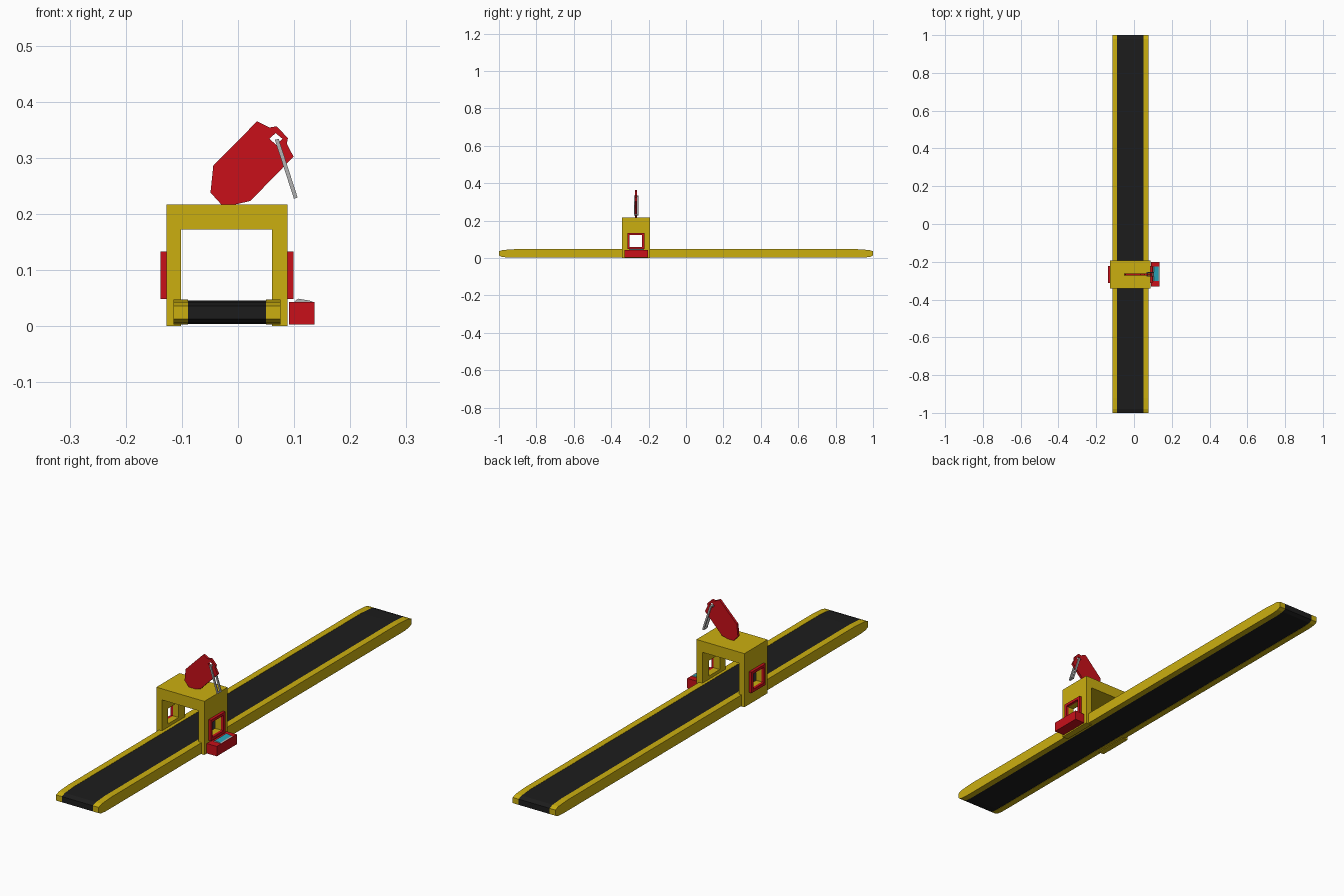
import bpy, bmesh
from mathutils import Vector

if "Cube" in bpy.data.objects:
    bpy.data.objects.remove(bpy.data.objects["Cube"])


def material(name, rgb):
    m = bpy.data.materials.new(name)
    m.diffuse_color = (*rgb, 1)
    m.use_nodes = True
    m.node_tree.nodes["Principled BSDF"].inputs["Base Color"].default_value = m.diffuse_color
    return m


YELLOW = material("yellow_paint", (0.60, 0.43, 0.005))
RED = material("red_paint", (0.58, 0.005, 0.01))
BLACK = material("black_rubber", (0.012, 0.012, 0.012))
CYAN = material("screen_cyan", (0.02, 0.38, 0.50))
GREY = material("grey_metal", (0.45, 0.45, 0.45))


def prism(name, profile, axis, lo, hi, mat):
    """Extrude a 2D profile along x (profile is y,z) or y (profile is x,z)."""
    bm = bmesh.new()
    place = (lambda a, b: (lo, a, b)) if axis == 'x' else (lambda a, b: (a, lo, b))
    face = bm.faces.new([bm.verts.new(place(a, b)) for a, b in profile])
    ext = bmesh.ops.extrude_face_region(bm, geom=[face])
    shift = Vector((hi - lo, 0, 0) if axis == 'x' else (0, hi - lo, 0))
    bmesh.ops.translate(bm, vec=shift,
                        verts=[v for v in ext["geom"] if isinstance(v, bmesh.types.BMVert)])
    bmesh.ops.recalc_face_normals(bm, faces=bm.faces)
    me = bpy.data.meshes.new(name)
    bm.to_mesh(me)
    bm.free()
    ob = bpy.data.objects.new(name, me)
    bpy.context.collection.objects.link(ob)
    if mat:
        me.materials.append(mat)
    return ob


def box(name, x0, x1, y0, y1, z0, z1, mat):
    return prism(name, [(x0, z0), (x1, z0), (x1, z1), (x0, z1)], 'y', y0, y1, mat)


def cut(ob, cutter):
    """Subtract a cutter, then discard it."""
    cutter.hide_render = True
    mod = ob.modifiers.new("cut", 'BOOLEAN')
    mod.operation, mod.solver, mod.object = 'DIFFERENCE', 'EXACT', cutter
    bpy.context.view_layer.objects.active = ob
    bpy.ops.object.modifier_apply(modifier=mod.name)
    bpy.data.objects.remove(cutter)


# Conveyor: rounded-end side profile shared by the belt and its two rails
def conveyor_profile(inset):
    half = [(0.955, 0.003), (0.985, 0.006), (1.0, 0.013),
            (1.0, 0.036), (0.98, 0.043), (0.92, 0.047)]
    half = [(y, min(max(z, 0.003 + inset), 0.047 - inset)) for y, z in half]
    return half + [(-y, z) for y, z in reversed(half)]


prism("conveyor_belt", conveyor_profile(0.001), 'x', -0.089, 0.050, BLACK)
prism("left_rail", conveyor_profile(0), 'x', -0.115, -0.089, YELLOW)
prism("right_rail", conveyor_profile(0), 'x', 0.050, 0.076, YELLOW)

# Scanner arch with a window through both legs
arch = prism("scanner_arch",
             [(-0.127, 0), (-0.102, 0), (-0.102, 0.172), (0.061, 0.172),
              (0.061, 0), (0.088, 0), (0.088, 0.217), (-0.127, 0.217)],
             'y', -0.341, -0.192, YELLOW)
cut(arch, box("window_cutter", -0.3, 0.3, -0.303, -0.234, 0.060, 0.122, None))

# Red window frames on each outer side
for side, x0, x1 in (("left", -0.138, -0.127), ("right", 0.088, 0.099)):
    frame = box(side + "_window_frame", x0, x1, -0.313, -0.222, 0.048, 0.133, RED)
    cut(frame, box("frame_cutter", x0 - 0.1, x1 + 0.1, -0.303, -0.234, 0.060, 0.122, None))

# Control box with a sloped screen
box("control_box", 0.091, 0.136, -0.330, -0.202, 0.003, 0.043, RED)
screen = prism("control_screen", [(0.100, 0.043), (0.134, 0.043), (0.130, 0.045), (0.107, 0.049)],
               'y', -0.301, -0.226, GREY)
screen.data.materials.append(CYAN)
for f in screen.data.polygons:
    if f.normal.z > 0.9:
        f.material_index = 1

# Upright faceted red plate with a diamond hole
plate = prism("top_plate",
              [(0.034, 0.365), (0.056, 0.354), (0.069, 0.356), (0.089, 0.335),
               (0.087, 0.325), (0.099, 0.302), (0.022, 0.223), (-0.004, 0.217),
               (-0.030, 0.217), (-0.049, 0.238), (-0.044, 0.286)],
              'y', -0.272, -0.262, RED)
cut(plate, prism("hole_cutter", [(0.056, 0.334), (0.067, 0.344), (0.079, 0.334), (0.068, 0.323)],
                 'y', -0.4, -0.1, None))

# Grey hanging loop: slanted frame threaded through the hole
top, bottom = Vector((0.069, 0.333)), Vector((0.103, 0.228))
along = (bottom - top).normalized()
across = Vector((-along.y, along.x)) * 0.0035


def loop_bar(name, a, b, y0, y1):
    prism(name, [tuple(a - across), tuple(b - across), tuple(b + across), tuple(a + across)],
          'y', y0, y1, GREY)


loop_bar("loop_front_bar", top, bottom, -0.279, -0.274)
loop_bar("loop_back_bar", top, bottom, -0.260, -0.255)
loop_bar("loop_top_bar", top, top + along * 0.006, -0.274, -0.260)
loop_bar("loop_bottom_bar", bottom - along * 0.006, bottom, -0.274, -0.260)
